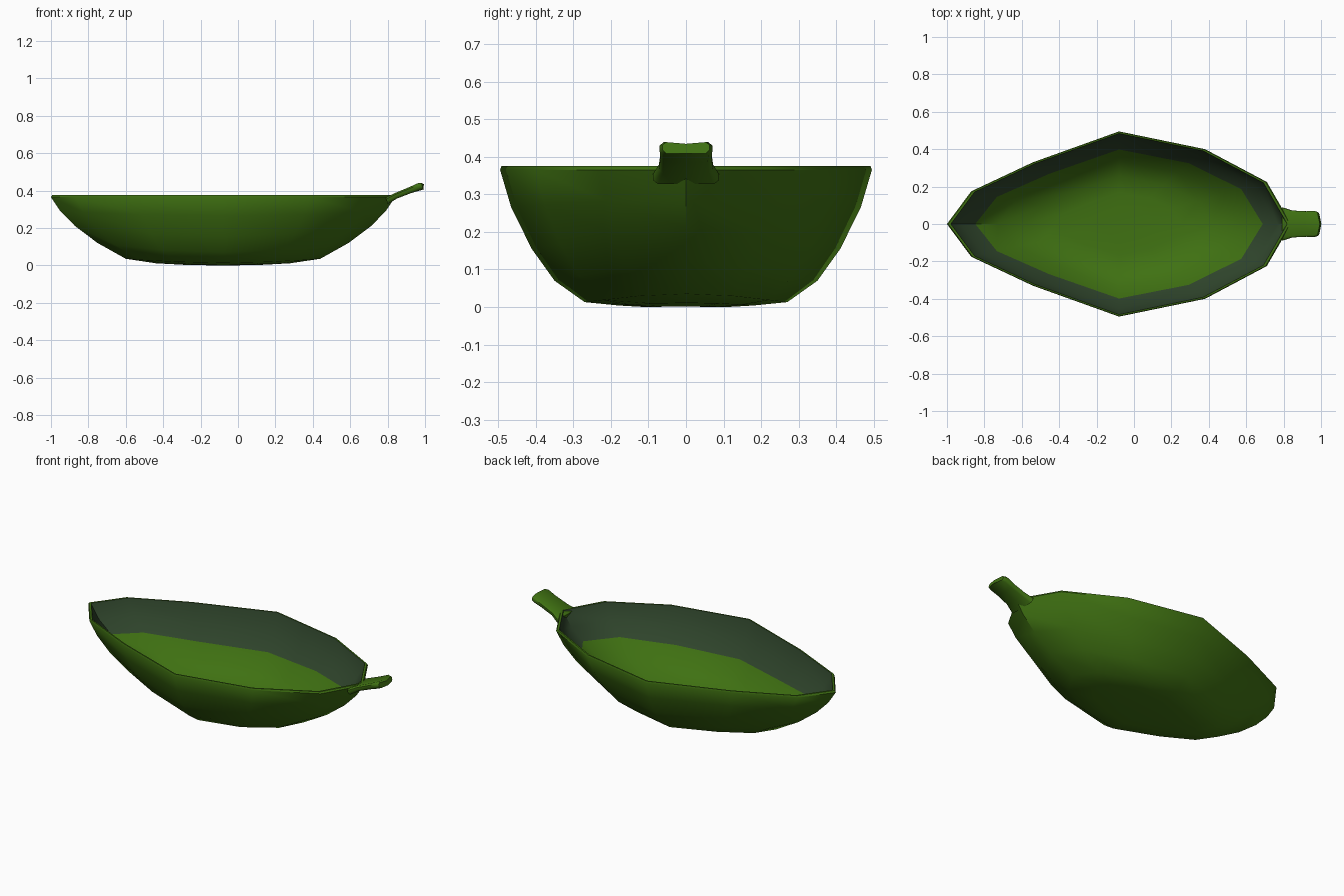
import bpy, bmesh, math
from mathutils import Vector

if "Cube" in bpy.data.objects:
    bpy.data.objects.remove(bpy.data.objects["Cube"])

def material(name, rgb):
    m = bpy.data.materials.new(name)
    m.diffuse_color = (*rgb, 1)
    m.use_nodes = True
    m.node_tree.nodes["Principled BSDF"].inputs["Base Color"].default_value = m.diffuse_color
    return m

green = material("leaf_green", (0.05, 0.165, 0.006))
dark = material("dark_green", (0.03, 0.062, 0.026))

def loft(name, rings, mats, mat_of=lambda i: 0, angle=40):
    """Skin a list of closed rings and cap both ends."""
    bm = bmesh.new()
    vs = [[bm.verts.new(p) for p in r] for r in rings]
    n = len(vs[0])
    for i in range(len(vs) - 1):
        for j in range(n):
            k = (j + 1) % n
            f = bm.faces.new((vs[i][j], vs[i][k], vs[i + 1][k], vs[i + 1][j]))
            f.material_index = mat_of(i)
    bm.faces.new(vs[0])
    bm.faces.new(vs[-1])
    bmesh.ops.recalc_face_normals(bm, faces=bm.faces)
    me = bpy.data.meshes.new(name)
    bm.to_mesh(me)
    bm.free()
    for m in mats:
        me.materials.append(m)
    ob = bpy.data.objects.new(name, me)
    bpy.context.collection.objects.link(ob)
    bpy.ops.object.select_all(action='DESELECT')
    ob.select_set(True)
    bpy.context.view_layer.objects.active = ob
    bpy.ops.object.shade_smooth_by_angle(angle=math.radians(angle))
    return ob

# Bowl: leaf-shaped rim outline, mirrored in y
half = [(-1, 0), (-0.87, 0.175), (-0.54, 0.33), (-0.08, 0.495),
        (0.38, 0.40), (0.71, 0.225), (0.84, 0)]
outline = half + [(x, -y) for x, y in half[-2:0:-1]]
CX = -0.08

def ring(s_side, s_end, z_side, z_end, ds=0, dz=0):
    pts = []
    for x, y in outline:
        w = min(1, abs(x - CX) / 0.92) ** 2
        s = s_side + (s_end - s_side) * w - ds
        pts.append(Vector((CX + (x - CX) * s, y * s,
                           z_side + (z_end - z_side) * w + dz)))
    return pts

# (side scale, end scale, side height, end height) from base to rim
levels = [(0.22, 0.21, 0.0, 0.002), (0.364, 0.39, 0.004, 0.011),
          (0.545, 0.565, 0.013, 0.035), (0.707, 0.73, 0.07, 0.12),
          (0.83, 0.86, 0.155, 0.21), (0.94, 0.946, 0.265, 0.29),
          (1, 1, 0.365, 0.365)]
outer = [ring(*l) for l in levels]
rim = [ring(0.993, 0.993, 0.375, 0.375), ring(0.978, 0.978, 0.375, 0.375)]
inner = [ring(*l, ds=0.025, dz=0.012 if i < 5 else 0)
         for i, l in enumerate(levels)][::-1]
first = len(outer) + len(rim) - 1
# The upper inside band is dark, the floor is green
loft("bowl", outer + rim + inner, [green, dark],
     lambda i: 1 if first <= i < first + 3 else 0)

# Handle: flattened stem rising from the narrow end, with a shallow groove
# (x, half width, z of centre, half thickness)
stem = [(0.795, 0.088, 0.345, 0.018), (0.845, 0.072, 0.372, 0.015),
        (0.92, 0.068, 0.402, 0.016), (0.965, 0.07, 0.421, 0.018),
        (0.985, 0.062, 0.424, 0.015)]
rings = []
for x, w, z, t in stem:
    section = [(-1, -0.4), (-0.85, -1), (0, -1), (0.85, -1), (1, -0.4),
               (1, 0.5), (0.85, 1), (0, 0.7), (-0.85, 1), (-1, 0.5)]
    rings.append([(x - 0.3 * t * b + (0.012 * (1 - abs(a)) if x > 0.95 else 0),
                   w * a, z + t * b) for a, b in section])
loft("handle", rings, [green], angle=50)
